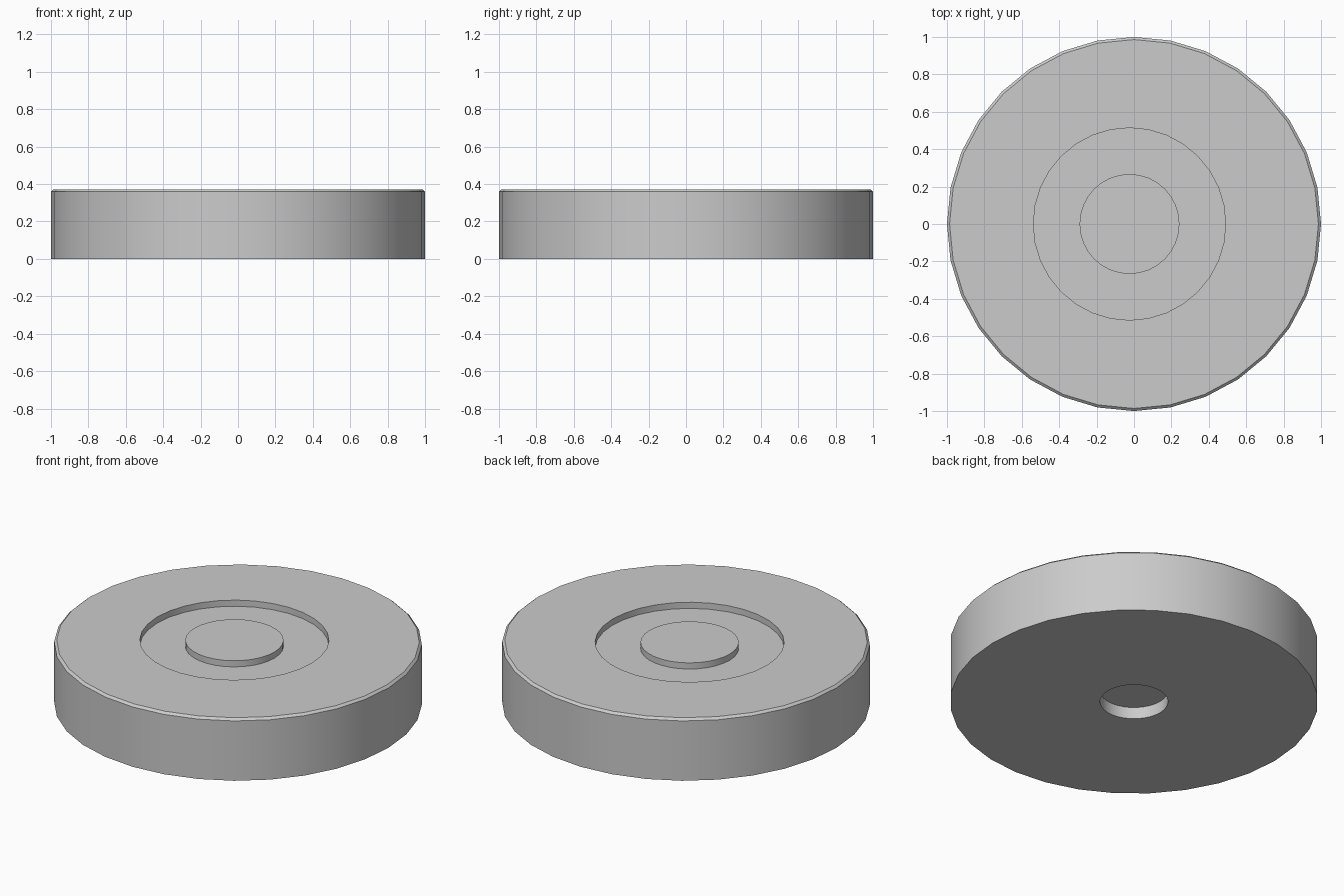
import bpy, bmesh
from math import cos, sin, pi, radians

if "Cube" in bpy.data.objects:
    bpy.data.objects.remove(bpy.data.objects["Cube"])

SIDES = 32
OFF = -0.024      # the top groove sits slightly off centre
TOP = 0.372

# Profile rings from the underside hole, round the rim, to the top boss:
# (radius, height, x offset)
rings = [
    (0.185, 0.07, 0),            # hole ceiling
    (0.185, 0.0, 0),             # hole mouth
    (1.0, 0.0, 0),               # base edge
    (1.0, TOP - 0.013, 0),       # chamfer start
    (0.986, TOP, 0),             # chamfer end
    (0.514, TOP, OFF),           # groove outer rim
    (0.514, TOP - 0.037, OFF),   # groove floor, outer
    (0.267, TOP - 0.037, OFF),   # groove floor, inner
    (0.267, TOP, OFF),           # centre boss top
]

bm = bmesh.new()
loops = []
for r, z, cx in rings:
    loops.append([bm.verts.new((cx + r * cos(2 * pi * i / SIDES),
                                r * sin(2 * pi * i / SIDES), z))
                  for i in range(SIDES)])

# Skin neighbouring rings, then cap both ends
for a, b in zip(loops, loops[1:]):
    for i in range(SIDES):
        j = (i + 1) % SIDES
        bm.faces.new((a[i], a[j], b[j], b[i]))
bm.faces.new(loops[0])
bm.faces.new(loops[-1])
bmesh.ops.recalc_face_normals(bm, faces=bm.faces)

mesh = bpy.data.meshes.new("grooved_disc")
bm.to_mesh(mesh)
bm.free()
disc = bpy.data.objects.new("grooved_disc", mesh)
bpy.context.collection.objects.link(disc)

# Smooth walls, crisp edges
bpy.context.view_layer.objects.active = disc
disc.select_set(True)
bpy.ops.object.shade_smooth_by_angle(angle=radians(30))
